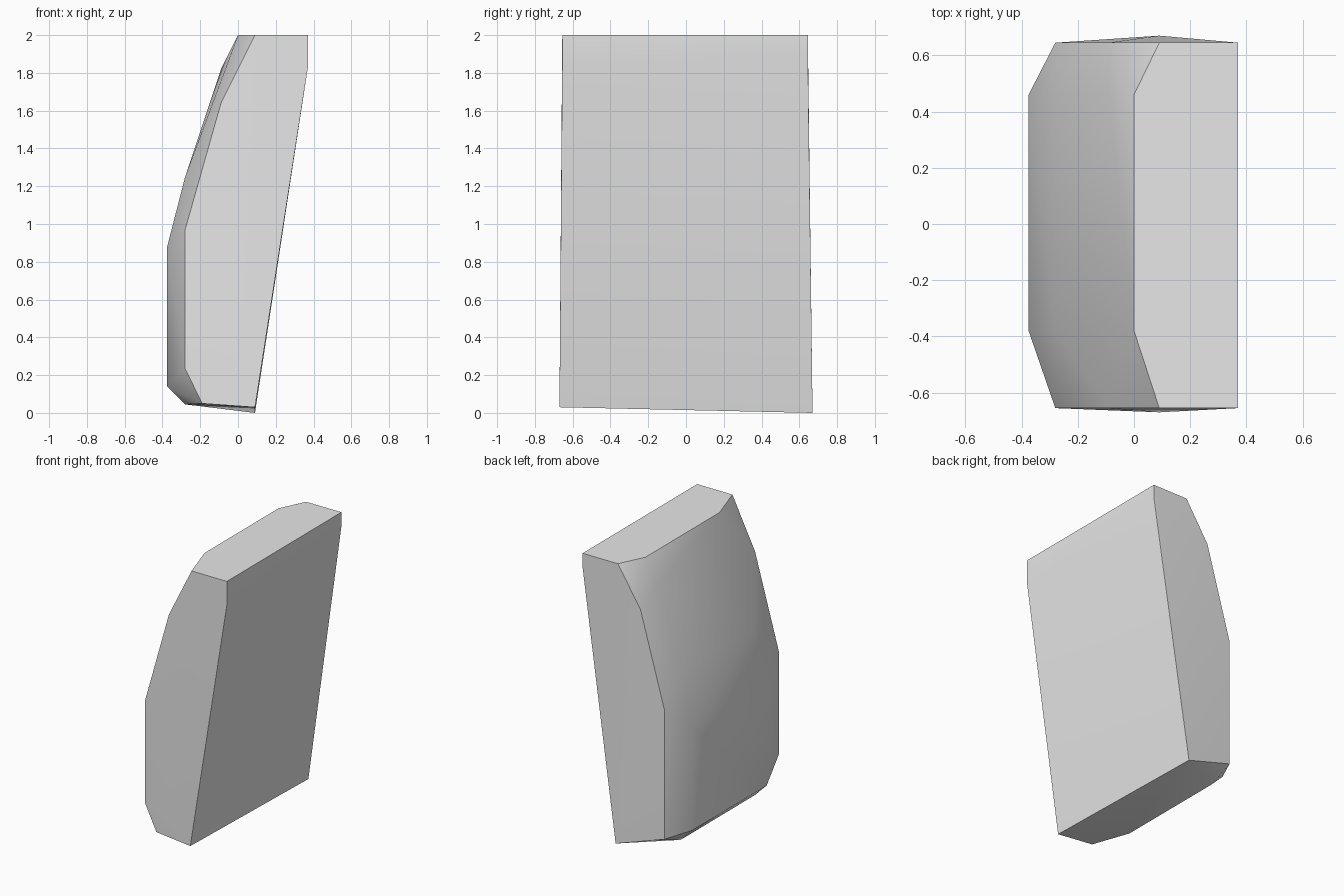
import bpy
import bmesh
import math

# Remove the default object
cube = bpy.data.objects.get("Cube")
if cube:
    bpy.data.objects.remove(cube, do_unlink=True)

# Single plain grey
grey = bpy.data.materials.new("light_grey")
grey.use_nodes = True
colour = (0.8, 0.8, 0.8, 1.0)
grey.diffuse_color = colour
grey.node_tree.nodes["Principled BSDF"].inputs["Base Color"].default_value = colour

# Cross-sections along y: (y, outline in x and z)
sections = [
    # front end
    (-0.655, [(0.37, 2), (0.37, 1.83), (-0.19, 0.05), (-0.28, 0.235),
              (-0.28, 0.97), (-0.09, 1.64), (0.09, 2)]),
    # front edge of the bulge
    (-0.38, [(0, 2), (-0.28, 1.25), (-0.375, 0.88),
             (-0.375, 0.14), (-0.28, 0.045)]),
    # back edge of the bulge
    (0.46, [(0, 2), (-0.09, 1.82), (-0.28, 1.25), (-0.375, 0.88),
            (-0.375, 0.14), (-0.28, 0.045)]),
    # back end
    (0.645, [(0.37, 2), (0.37, 1.9), (-0.28, 0.12),
             (-0.28, 1.05), (-0.09, 1.72), (0.09, 2)]),
    # lower corners of the flat side
    (-0.67, [(0.09, 0.03)]),
    (0.67, [(0.09, 0)]),
]

# Wrap the sections in a closed convex shell
bm = bmesh.new()
for y, outline in sections:
    for x, z in outline:
        bm.verts.new((x, y, z))
hull = bmesh.ops.convex_hull(bm, input=bm.verts[:])
loose = [v for v in bm.verts if not v.link_faces]
bmesh.ops.delete(bm, geom=loose, context='VERTS')
bmesh.ops.recalc_face_normals(bm, faces=bm.faces[:])

mesh = bpy.data.meshes.new("bulged_block")
bm.to_mesh(mesh)
bm.free()
mesh.materials.append(grey)
block = bpy.data.objects.new("bulged_block", mesh)
bpy.context.collection.objects.link(block)

# Soft shading over the bulge, crisp ends
bpy.ops.object.select_all(action='DESELECT')
block.select_set(True)
bpy.context.view_layer.objects.active = block
bpy.ops.object.shade_smooth_by_angle(angle=math.radians(35))
